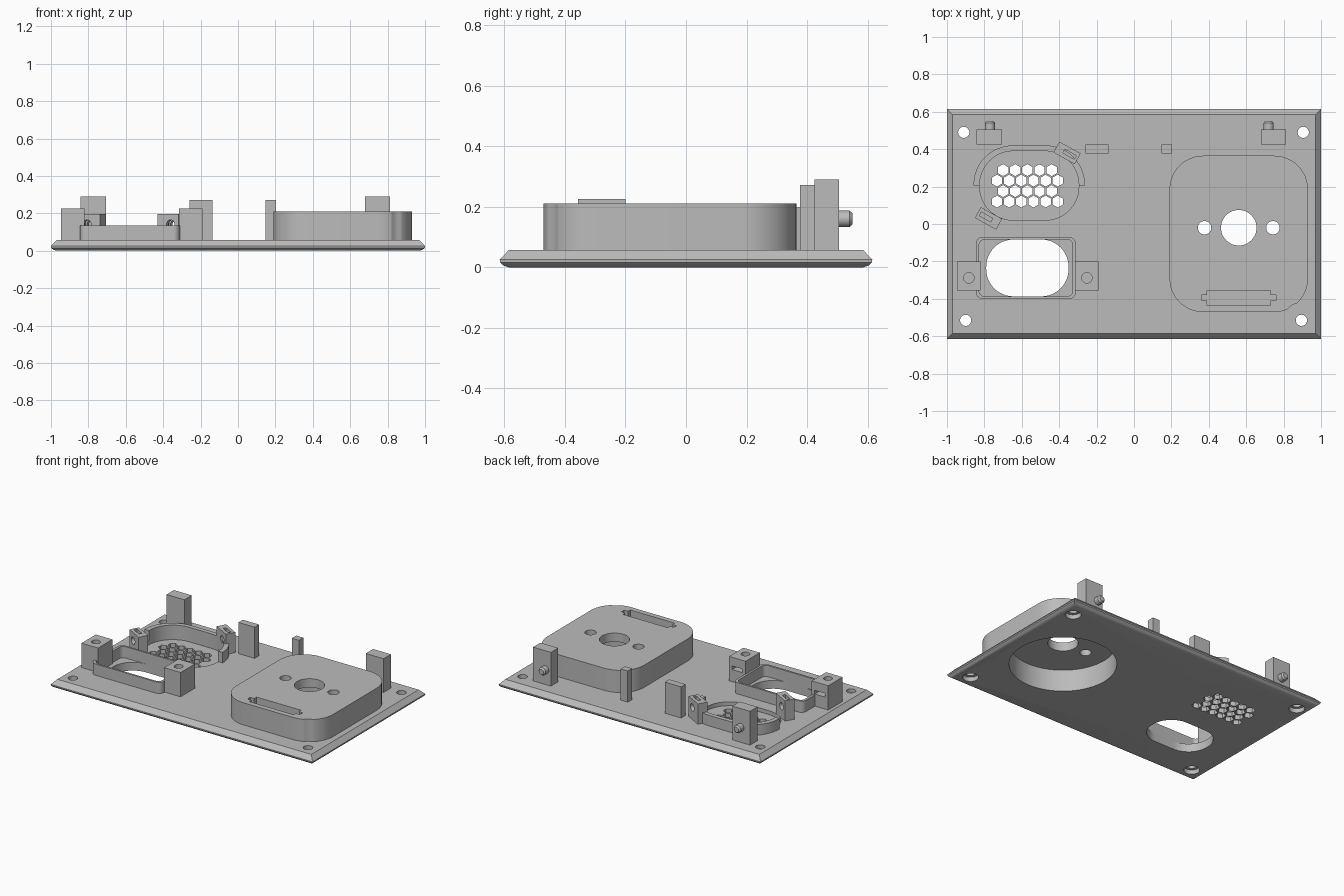
import bpy, bmesh
from math import cos, sin, pi, radians
from mathutils import Matrix, Vector

default = bpy.data.objects.get("Cube")
if default:
    bpy.data.objects.remove(default, do_unlink=True)

grey = bpy.data.materials.new("mid grey plastic")
grey.use_nodes = True
colour = (0.5, 0.5, 0.5, 1)
grey.diffuse_color = colour
grey.node_tree.nodes["Principled BSDF"].inputs["Base Color"].default_value = colour


def rect(cx, cy, hx, hy, r=0.0, steps=12):
    """Outline of a rectangle with optionally rounded corners."""
    if r == 0:
        return [(cx - hx, cy - hy), (cx + hx, cy - hy), (cx + hx, cy + hy), (cx - hx, cy + hy)]
    pts = []
    for k, (sx, sy) in enumerate([(1, 1), (-1, 1), (-1, -1), (1, -1)]):
        for i in range(steps + 1):
            a = (k + i / steps) * pi / 2
            pts.append((cx + sx * (hx - r) + r * cos(a), cy + sy * (hy - r) + r * sin(a)))
    return pts


def circle(cx, cy, r, n=32, turn=0.0):
    return [(cx + r * cos(turn + 2 * pi * i / n), cy + r * sin(turn + 2 * pi * i / n)) for i in range(n)]


def loft(name, rings):
    """Solid through a list of (outline, z) rings with equal point counts."""
    bm = bmesh.new()
    loops = [[bm.verts.new((x, y, z)) for x, y in pts] for pts, z in rings]
    n = len(loops[0])
    for a, b in zip(loops, loops[1:]):
        for i in range(n):
            bm.faces.new((a[i], a[(i + 1) % n], b[(i + 1) % n], b[i]))
    bm.faces.new(loops[0][::-1])
    bm.faces.new(loops[-1])
    bmesh.ops.remove_doubles(bm, verts=bm.verts, dist=1e-5)
    bmesh.ops.recalc_face_normals(bm, faces=bm.faces)
    mesh = bpy.data.meshes.new(name)
    bm.to_mesh(mesh)
    bm.free()
    mesh.materials.append(grey)
    obj = bpy.data.objects.new(name, mesh)
    bpy.context.collection.objects.link(obj)
    return obj


def prism(name, pts, z0, z1):
    return loft(name, [(pts, z0), (pts, z1)])


def activate(obj):
    bpy.ops.object.select_all(action='DESELECT')
    obj.select_set(True)
    bpy.context.view_layer.objects.active = obj


def cut(obj, *cutters):
    """Subtract solids from a part, then discard them."""
    for c in cutters:
        c.hide_render = True
        mod = obj.modifiers.new("cut", 'BOOLEAN')
        mod.operation, mod.solver, mod.object = 'DIFFERENCE', 'EXACT', c
        activate(obj)
        bpy.ops.object.modifier_apply(modifier=mod.name)
        bpy.data.objects.remove(c, do_unlink=True)


def hole(pts, z0=-0.1, z1=0.5):
    return prism("cutter", pts, z0, z1)


BASE, TOP = 0.045, 0.057
parts = []

# Panel with a chamfered top edge and rounded lower edge
plate = loft("panel", [(rect(0, 0, 1 - d, 0.615 - d), z) for z, d in
                       [(0, 0.03), (0.006, 0.012), (0.016, 0.001), (0.025, 0), (TOP, 0.03)]])
parts.append(plate)

# Corner screw holes with counterbores underneath
for x, y in [(-0.91, 0.49), (0.905, 0.49), (-0.9, -0.515), (0.895, -0.515)]:
    cut(plate, hole(circle(x, y, 0.03)), hole(circle(x, y, 0.05), -0.1, 0.03))

# Speaker recess and honeycomb grille
sx, sy = -0.56, 0.205
cut(plate, hole(rect(sx, sy, 0.265, 0.185, 0.18), 0.03))
for row in range(4):
    count = 5 + row % 2
    for i in range(count):
        x = -0.57 + (i - (count - 1) / 2) * 0.065
        cut(plate, hole(circle(x, 0.288 - row * 0.056, 0.032, 6, pi / 2)))

# Half-oval speaker wall
wall = prism("speaker_wall", rect(sx, sy, 0.298, 0.215, 0.21), BASE, 0.13)
cut(wall, hole(rect(sx, sy, 0.265, 0.185, 0.18)), hole(rect(sx, sy - 0.5, 1, 0.5)))
parts.append(wall)

# Angled speaker clips with a screw hole and nut slot
for name, x, y, turn in [("back_clip", -0.358, 0.38, -29), ("front_clip", -0.778, 0.03, 151)]:
    clip = prism(name, rect(0, 0, 0.065, 0.033), BASE, 0.197)
    bore = prism("cutter", circle(0, 0, 0.025, 24), -0.2, 0.2)
    bore.data.transform(Matrix.Translation((0.015, 0, 0.14)) @ Matrix.Rotation(pi / 2, 4, 'X'))
    cut(clip, bore, hole(rect(0.015, 0, 0.035, 0.011), 0.1))
    clip.data.transform(Matrix.Translation((x, y, 0)) @ Matrix.Rotation(radians(turn), 4, 'Z'))
    parts.append(clip)

# Socket frame around a rounded opening
frame = prism("socket_frame", rect(-0.578, -0.235, 0.267, 0.165, 0.035), BASE, 0.135)
cut(frame, hole(rect(-0.578, -0.235, 0.25, 0.152, 0.03)))
parts.append(frame)
cut(plate, hole(rect(-0.57, -0.235, 0.22, 0.152, 0.145)))

# Socket screw blocks with blind holes and nut slots
for name, x in [("right_screw_block", -0.883), ("left_screw_block", -0.252)]:
    block = prism(name, rect(x, -0.278, 0.063, 0.078), BASE, 0.225)
    cut(block, hole(circle(x, -0.288, 0.028), 0.1),
        hole(rect(x, -0.24, 0.04, 0.09), 0.14, 0.165))
    parts.append(block)

# Round-cornered housing, hollow underneath
hx, hy = 0.56, -0.02
housing = prism("housing", rect(hx, -0.053, 0.37, 0.418, 0.18), BASE, 0.21)
cut(plate, hole(circle(hx, hy, 0.335, 64)))
cut(housing, hole(circle(hx, hy, 0.335, 64), -0.1, 0.15),
    hole(circle(hx, hy, 0.095, 48)),
    hole(circle(0.895, -0.515, 0.095)),
    hole(rect(hx, -0.395, 0.17, 0.04), 0.1),
    hole(rect(hx, -0.395, 0.2, 0.015), 0.1))
for side in (-1, 1):
    cut(housing, hole(circle(hx + side * 0.183, hy, 0.036)))
parts.append(housing)

# Back posts, each with a tapered peg
for name, x, peg_x in [("right_post", -0.775, -0.77), ("left_post", 0.746, 0.72)]:
    parts.append(prism(name, rect(x, 0.465, 0.068, 0.04), BASE, 0.29))
    peg = loft(name + "_peg", [(circle(0, 0, r, 24), z) for r, z in [(0.027, 0), (0.027, 0.045), (0.018, 0.055)]])
    peg.data.transform(Matrix.Translation((peg_x, 0.495, 0.16)) @ Matrix.Rotation(-pi / 2, 4, 'X'))
    parts.append(peg)

# Upright tabs
for name, x, half in [("wide_tab", -0.198, 0.062), ("narrow_tab", 0.175, 0.027)]:
    parts.append(prism(name, rect(x, 0.4, half, 0.024), BASE, 0.272))

for part in parts:
    activate(part)
    bpy.ops.object.shade_smooth_by_angle(angle=radians(25))
